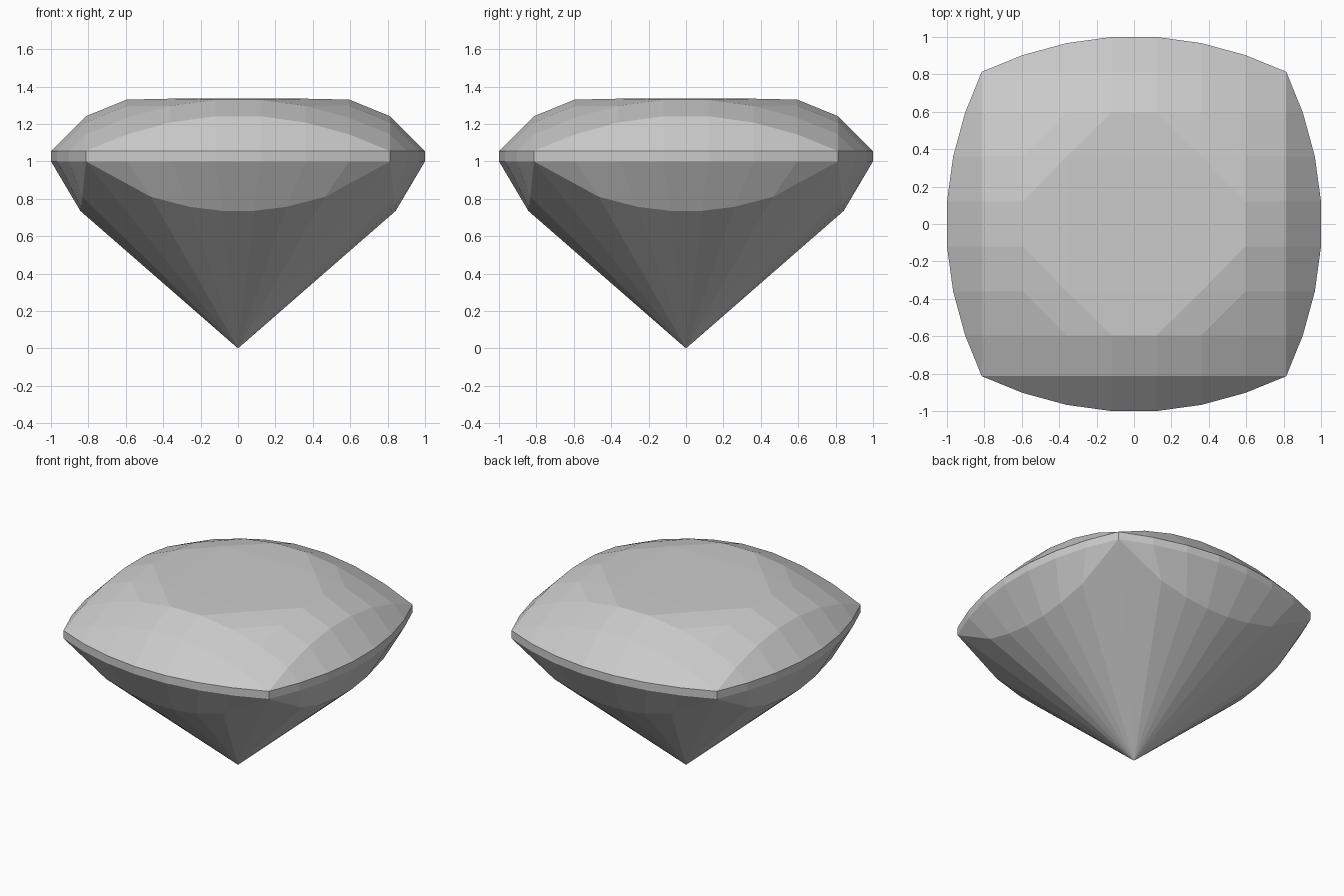
import bpy, bmesh
from mathutils import Matrix, Vector

if "Cube" in bpy.data.objects:
    bpy.data.objects.remove(bpy.data.objects["Cube"])

GIRDLE_LOW, GIRDLE_TOP, TABLE = 1.0, 1.055, 1.335
CORNER = 0.814


def mirrored(half):
    """Extend a right-hand row of (x, y, z) points across x = 0."""
    return [Vector((-x, y, z)) for x, y, z in reversed(half)] + [Vector(p) for p in half]


# One bowed side of the outline, and the break line below it
outline = mirrored([(0.12, -1, 0), (0.36, -0.967, 0), (0.595, -0.903, 0), (CORNER, -CORNER, 0)])
keel = mirrored([(0.085, -0.843, 0.735), (0.26, -0.84, 0.757), (0.465, -0.832, 0.81),
                 (CORNER, -CORNER, GIRDLE_LOW)])
xs = [p.x for p in outline]
rise = [-p.y - CORNER for p in outline]

bm = bmesh.new()


def face(*points):
    bm.faces.new([bm.verts.new(p) for p in points])


def crown_point(i, j):
    return Vector((xs[i], xs[j], min(GIRDLE_TOP + rise[i] + rise[j], TABLE)))


# Crown: domed grid clipped flat at the table, folded across each diagonal
for i in range(7):
    for j in range(7):
        a, b = crown_point(i, j), crown_point(i + 1, j)
        c, d = crown_point(i + 1, j + 1), crown_point(i, j + 1)
        if (i - 3) * (j - 3) > 0:
            face(a, b, d)
            face(b, c, d)
        else:
            face(a, b, c)
            face(a, c, d)

# Four sides: crown skirt, girdle band, upper and lower pavilion
low, top = Vector((0, 0, GIRDLE_LOW)), Vector((0, 0, GIRDLE_TOP))
for turn in range(4):
    spin = Matrix.Rotation(turn * 1.5707963, 3, 'Z')
    for k in range(7):
        p, q = outline[k], outline[k + 1]
        face(*[spin @ v for v in (p + top, q + top, crown_point(k + 1, 0), crown_point(k, 0))])
        face(*[spin @ v for v in (p + low, q + low, q + top, p + top)])
        face(*[spin @ v for v in (keel[k], keel[k + 1], q + low, p + low)])
        face(Vector((0, 0, 0)), spin @ keel[k + 1], spin @ keel[k])

bmesh.ops.remove_doubles(bm, verts=bm.verts, dist=0.0005)
bmesh.ops.recalc_face_normals(bm, faces=bm.faces)

mesh = bpy.data.meshes.new("cut_gem")
bm.to_mesh(mesh)
bm.free()
gem = bpy.data.objects.new("cut_gem", mesh)
bpy.context.collection.objects.link(gem)

# Single pale grey colour
grey = bpy.data.materials.new("pale_grey")
grey.use_nodes = True
colour = (0.6, 0.6, 0.6, 1)
grey.diffuse_color = colour
grey.node_tree.nodes["Principled BSDF"].inputs["Base Color"].default_value = colour
mesh.materials.append(grey)
